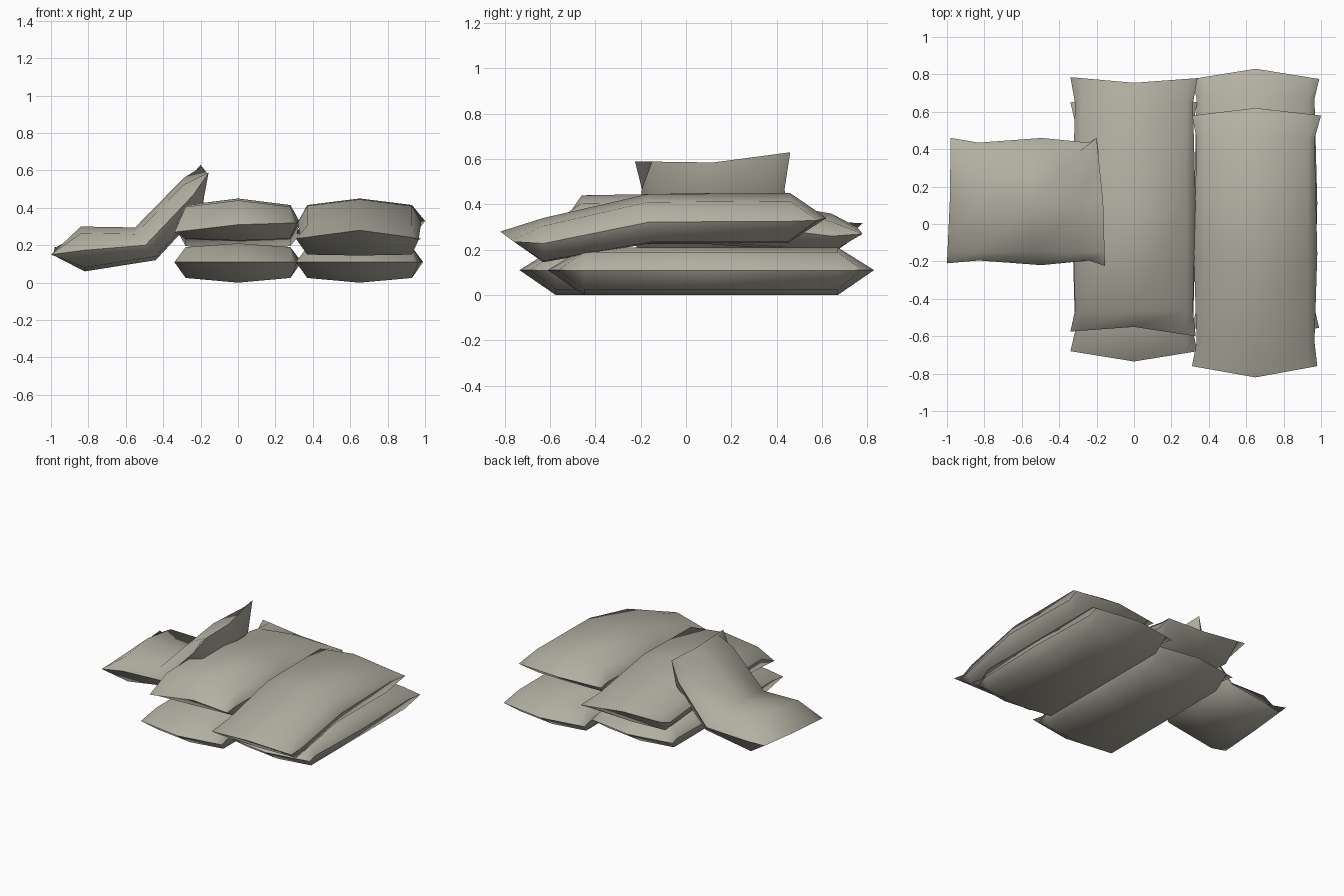
import bpy
import bmesh

if "Cube" in bpy.data.objects:
    bpy.data.objects.remove(bpy.data.objects["Cube"])

cloth = bpy.data.materials.new("sack_cloth_grey_beige")
cloth.diffuse_color = (0.45, 0.43, 0.36, 1)
cloth.use_nodes = True
cloth.node_tree.nodes["Principled BSDF"].inputs["Base Color"].default_value = cloth.diffuse_color


def sack(name, axis, c, top, bot, corners, ends, win, wmid, wnotch, crown):
    """Pillow sack: 3x3 puffed panel above and below, joined at a pinched seam.
    top, bot: three (s, z) rows; corners: four (s, w, z), start -w, +w, end -w, +w;
    ends: (s, z) of each end's seam middle."""
    bm = bmesh.new()

    def vert(s, w, z):
        return bm.verts.new((c + w, s, z) if axis == 'Y' else (s, c + w, z))

    # seam loop around the outside of a 5x5 grid
    seam = {}
    for e, i in ((0, 0), (1, 4)):
        for k, j in ((0, 0), (1, 4)):
            a = corners[e * 2 + k]
            m = (ends[e][0], 0, ends[e][1])
            seam[i, j] = vert(*a)
            t = 1 - win / abs(a[1])
            seam[i, 1 if j == 0 else 3] = vert(*[p + (q - p) * t for p, q in zip(a, m)])
        seam[i, 2] = vert(ends[e][0], 0, ends[e][1])
    for r in range(3):
        s = (top[r][0] + bot[r][0]) / 2
        z = (top[r][1] + bot[r][1]) / 2
        w = wmid if r == 1 else wnotch
        seam[r + 1, 0] = vert(s, -w, z)
        seam[r + 1, 4] = vert(s, w, z)

    # upper and lower panels
    for rows, sign in ((top, 1), (bot, -1)):
        grid = dict(seam)
        for r in range(3):
            bulge = crown[0] if sign > 0 else -crown[1]
            for k, w in enumerate((-win, 0, win)):
                grid[r + 1, k + 1] = vert(rows[r][0], w, rows[r][1] + (bulge if w == 0 else 0))
        for i in range(4):
            for j in range(4):
                bm.faces.new((grid[i, j], grid[i + 1, j], grid[i + 1, j + 1], grid[i, j + 1]))
    bmesh.ops.recalc_face_normals(bm, faces=bm.faces)

    # smooth cloth with a crisp seam
    edge = set(seam.values())
    for f in bm.faces:
        f.smooth = True
    for e in bm.edges:
        e.smooth = not (e.verts[0] in edge and e.verts[1] in edge)
    me = bpy.data.meshes.new(name)
    bm.to_mesh(me)
    bm.free()
    me.materials.append(cloth)
    ob = bpy.data.objects.new(name, me)
    bpy.context.collection.objects.link(ob)


# flat sacks on the ground
for name, x, y in (("lower_middle_sack", 0, -0.015), ("lower_right_sack", 0.65, 0.11)):
    sack(name, 'Y', x,
         [(y + s, 0.19) for s in (-0.56, 0, 0.56)],
         [(y + s, 0.025) for s in (-0.56, 0, 0.56)],
         [(y + s, w, 0.11) for s in (-0.665, 0.665) for w in (-0.34, 0.34)],
         [(y - 0.72, 0.11), (y + 0.72, 0.11)], 0.28, 0.33, 0.315, (0.02, 0.025))

# sagging sacks on top
sack("upper_middle_sack", 'Y', 0,
     [(-0.46, 0.405), (0.1, 0.415), (0.64, 0.325)],
     [(-0.46, 0.235), (0.1, 0.235), (0.65, 0.195)],
     [(-0.575, -0.34, 0.27), (-0.6, 0.33, 0.32), (0.785, -0.34, 0.32), (0.78, 0.34, 0.27)],
     [(-0.55, 0.31), (0.755, 0.30)], 0.28, 0.33, 0.315, (0.035, 0.01))
sack("upper_right_sack", 'Y', 0.65,
     [(-0.63, 0.305), (-0.17, 0.41), (0.46, 0.415)],
     [(-0.63, 0.15), (-0.15, 0.235), (0.45, 0.235)],
     [(-0.76, -0.34, 0.235), (-0.76, 0.33, 0.235), (0.58, -0.34, 0.33), (0.58, 0.35, 0.33)],
     [(-0.82, 0.28), (0.62, 0.34)], 0.28, 0.33, 0.315, (0.035, 0.005))

# short sack leaning against the stack
sack("leaning_sack", 'X', 0.12,
     [(-0.84, 0.265), (-0.55, 0.26), (-0.29, 0.525)],
     [(-0.82, 0.08), (-0.44, 0.14), (-0.19, 0.41)],
     [(-1.0, -0.33, 0.15), (-0.98, 0.34, 0.19), (-0.155, -0.345, 0.59), (-0.2, 0.34, 0.63)],
     [(-0.985, 0.16), (-0.165, 0.585)], 0.27, 0.34, 0.315, (0.035, 0.02))
